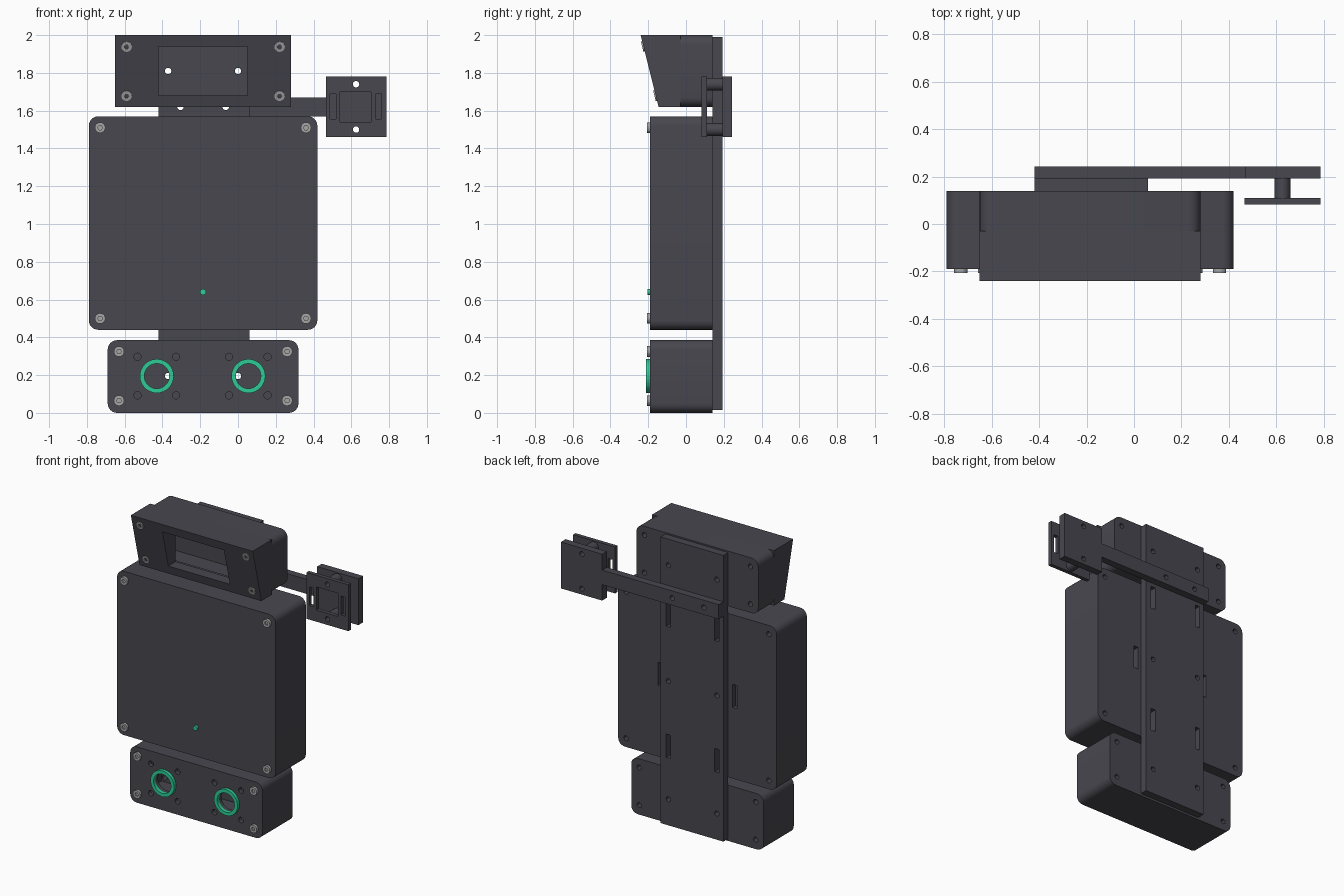
import bpy, bmesh, math
from mathutils import Matrix, Vector

if "Cube" in bpy.data.objects:
    bpy.data.objects.remove(bpy.data.objects["Cube"])


def material(name, color):
    m = bpy.data.materials.new(name)
    m.use_nodes = True
    m.diffuse_color = (*color, 1)
    m.node_tree.nodes["Principled BSDF"].inputs["Base Color"].default_value = (*color, 1)
    return m


DARK = material("charcoal plastic", (0.065, 0.063, 0.078))
GREEN = material("bright green", (0.027, 0.6, 0.3))
STEEL = material("screw steel", (0.38, 0.38, 0.39))


def outline(x0, x1, z0, z1, r=0.0, steps=6):
    """Rectangle in the xz plane, with rounded corners if r > 0."""
    if r == 0:
        return [(x0, z0), (x1, z0), (x1, z1), (x0, z1)]
    centres = [(x1 - r, z1 - r), (x0 + r, z1 - r), (x0 + r, z0 + r), (x1 - r, z0 + r)]
    pts = []
    for q, (cx, cz) in enumerate(centres):
        for i in range(steps + 1):
            a = math.pi / 2 * (q + i / steps)
            pts.append((cx + r * math.cos(a), cz + r * math.sin(a)))
    return pts


def circle(x, z, r, n=20):
    return [(x + r * math.cos(2 * math.pi * i / n), z + r * math.sin(2 * math.pi * i / n))
            for i in range(n)]


def prisms(name, shapes, y0, y1, mat=DARK):
    """Extrude each xz outline from y0 to y1, all in one object."""
    bm = bmesh.new()
    for pts in shapes:
        face = bm.faces.new([bm.verts.new((x, y0, z)) for x, z in pts])
        ext = bmesh.ops.extrude_face_region(bm, geom=[face])
        for v in ext["geom"]:
            if isinstance(v, bmesh.types.BMVert):
                v.co.y = y1
    bmesh.ops.recalc_face_normals(bm, faces=bm.faces)
    mesh = bpy.data.meshes.new(name)
    bm.to_mesh(mesh)
    bm.free()
    mesh.materials.append(mat)
    ob = bpy.data.objects.new(name, mesh)
    bpy.context.collection.objects.link(ob)
    return ob


def activate(ob):
    bpy.ops.object.select_all(action="DESELECT")
    ob.select_set(True)
    bpy.context.view_layer.objects.active = ob


def cut(ob, shapes, y0, y1):
    """Subtract extruded outlines from an object."""
    tool = prisms("cutter", shapes, y0, y1, ob.data.materials[0])
    mod = ob.modifiers.new("cut", "BOOLEAN")
    mod.operation, mod.solver, mod.object = "DIFFERENCE", "EXACT", tool
    activate(ob)
    bpy.ops.object.modifier_apply(modifier=mod.name)
    bpy.data.objects.remove(tool)


def smooth(ob):
    activate(ob)
    bpy.ops.object.shade_smooth_by_angle(angle=math.radians(30))


def grid(xs, zs):
    return [(x, z) for x in xs for z in zs]


def holes(points, r=0.017):
    return [circle(x, z, r) for x, z in points]


def slots(points, w=0.034, h=0.16):
    return [outline(x - w / 2, x + w / 2, z - h / 2, z + h / 2) for x, z in points]


def screws(name, points, y0, y1):
    ob = prisms(name, holes(points, 0.028), y0, y1, STEEL)
    cut(ob, [circle(x, z, 0.013, 6) for x, z in points], y0 - 0.01, y0 + 0.01)
    return ob


BACK = 0.14      # rear face of the three housings
COLS = (-0.37, 0.0)   # columns of mounting holes


def housing(name, box, front, corners, mounts, r=0.05):
    """Hollow rounded housing, open to the front, drilled at the back."""
    x0, x1, z0, z1 = box
    w = 0.035
    ob = prisms(name, [outline(*box, r)], front, BACK)
    cut(ob, [outline(x0 + w, x1 - w, z0 + w, z1 - w)], front - 0.05, BACK - 0.04)
    cut(ob, holes(corners + mounts), BACK - 0.07, BACK + 0.05)
    return ob


# Main housing, lid, screws and indicator light
box = (-0.79, 0.42, 0.44, 1.57)
corners = grid((-0.73, 0.36), (0.5, 1.51))
main = housing("main_housing", box, -0.16, corners, grid(COLS, (1.01,)))
cut(main, slots([(-0.47, 1.01), (0.10, 1.01)]), 0.05, 0.2)
smooth(main)
smooth(prisms("main_lid", [outline(*box, 0.05)], -0.19, -0.16))
screws("main_screws", corners, -0.207, -0.19)
smooth(prisms("indicator_light", [circle(-0.185, 0.64, 0.016)], -0.205, -0.19, GREEN))

# Lower housing with two round ports
box = (-0.69, 0.32, 0.0, 0.385)
corners = grid((-0.63, 0.26), (0.065, 0.325))
smooth(housing("lower_housing", box, -0.16, corners, grid(COLS, (0.195,))))
lid = prisms("lower_lid", [outline(*box, 0.05)], -0.19, -0.16)
ports = [(-0.43, 0.195), (0.055, 0.195)]
cut(lid, [circle(x, z, 0.068, 32) for x, z in ports], -0.25, -0.1)
cut(lid, holes([(x + dx, z + dz) for x, z in ports
                for dx, dz in grid((-0.102, 0.102), (-0.102, 0.102))], 0.019), -0.25, -0.1)
smooth(lid)
screws("lower_screws", corners, -0.207, -0.19)
rings = prisms("port_rings", [circle(x, z, 0.09, 32) for x, z in ports], -0.212, -0.19, GREEN)
cut(rings, [circle(x, z, 0.066, 32) for x, z in ports], -0.25, -0.1)

# Head housing: rounded rear part and a raked front hood with a window
box = (-0.65, 0.28, 1.62, 2.0)
corners = grid((-0.59, 0.22), (1.68, 1.94))
smooth(housing("head_housing", box, -0.03, corners, grid(COLS, (1.81,))))


def rake(z):
    return -0.24 + 0.25 * (2.0 - z)


hood = prisms("head_hood", [outline(*box)], -0.2, -0.03)
for v in hood.data.vertices:
    if v.co.y < -0.1:
        v.co.y = rake(v.co.z)
cut(hood, [outline(-0.61, 0.24, 1.66, 1.96)], -0.08, 0.05)
cut(hood, [outline(-0.42, 0.05, 1.68, 1.94)], -0.4, 0.0)
tilt = Matrix.Rotation(math.atan(0.25), 4, "X")
for x, z in corners:
    ob = screws("head_screw", [(0, 0)], -0.007, 0.01)
    ob.data.transform(Matrix.Translation(Vector((x, rake(z), z))) @ tilt)

# Long rear mounting plate
arm_holes = [(-0.305, 1.62), (-0.065, 1.62)]
plate = prisms("back_plate", [outline(-0.42, 0.06, 0.015, 1.99)], BACK, 0.192)
cut(plate, holes(grid(COLS, (0.195, 1.01, 1.81)) + arm_holes), 0.1, 0.3)
cut(plate, slots(grid(COLS, (0.56, 1.465))), 0.1, 0.3)

# Side arm and its square rear pad
arm = prisms("side_arm", [outline(-0.42, 0.47, 1.57, 1.67)], 0.192, 0.243)
cut(arm, holes(arm_holes), 0.1, 0.3)
pad_holes = [(0.625, 1.5), (0.625, 1.74)]
pad = prisms("arm_pad", [outline(0.47, 0.785, 1.46, 1.78)], 0.192, 0.243)
cut(pad, holes(pad_holes), 0.1, 0.3)

# Front sensor plate held on two hollow spacers
front = prisms("sensor_plate", [outline(0.465, 0.785, 1.46, 1.78)], 0.083, 0.11)
cut(front, holes(pad_holes), 0.0, 0.15)
cut(front, [outline(0.54, 0.705, 1.54, 1.70)], 0.0, 0.15)
cut(front, slots([(0.502, 1.622), (0.745, 1.622)], 0.032, 0.13), 0.0, 0.15)
spacers = prisms("spacers", holes(pad_holes, 0.034), 0.11, 0.192)
cut(spacers, holes(pad_holes), 0.05, 0.25)
smooth(spacers)
